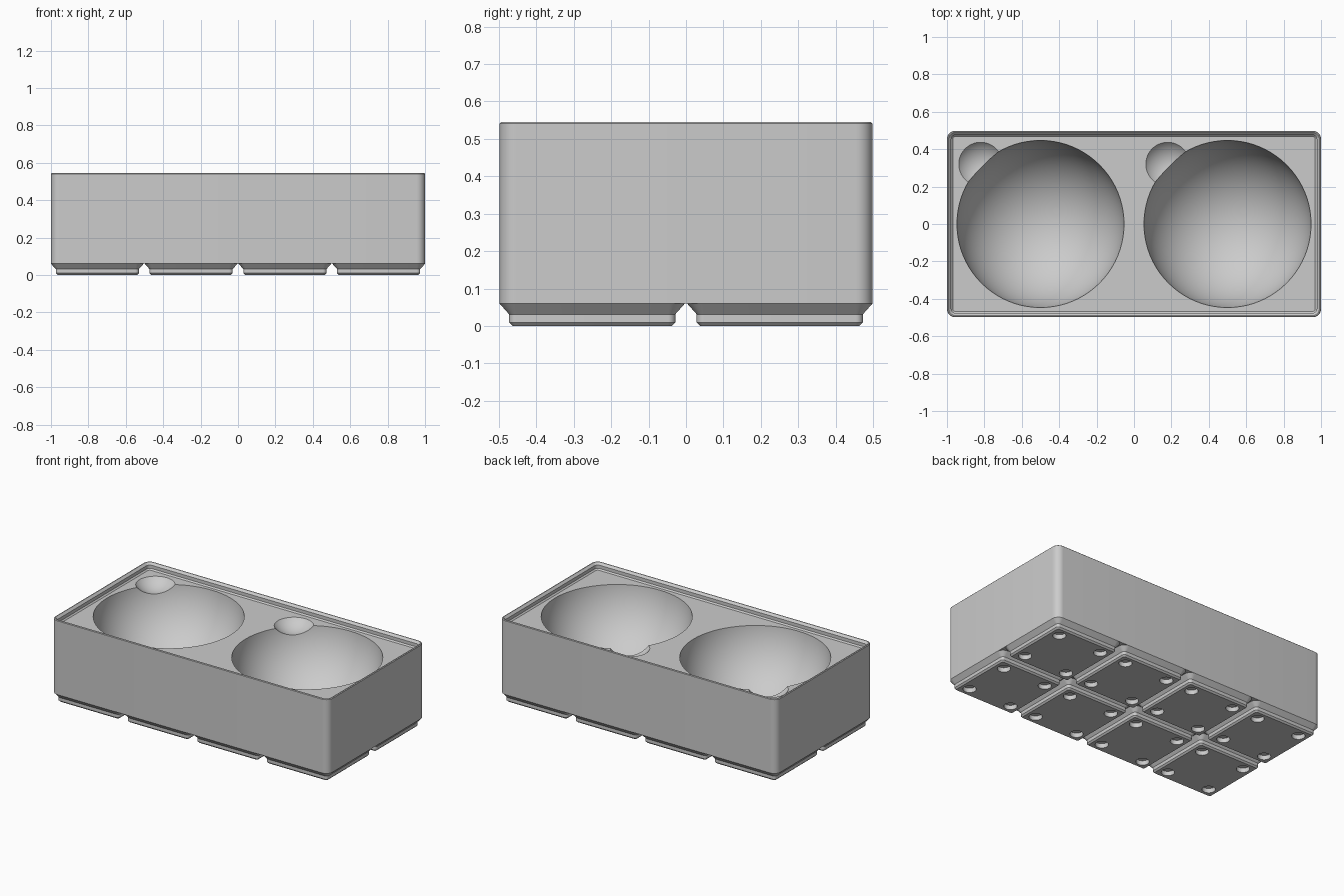
import bpy, bmesh, math

cube = bpy.data.objects.get("Cube")
if cube:
    bpy.data.objects.remove(cube, do_unlink=True)

WIDTH, DEPTH = 1.0, 0.4985        # half sizes
BASE_Z, FLOOR_Z, TOP_Z = 0.06, 0.5015, 0.545
PITCH = 0.5015

grey = bpy.data.materials.new("plain_grey")
grey.use_nodes = True
grey.diffuse_color = (0.6, 0.6, 0.6, 1)
grey.node_tree.nodes["Principled BSDF"].inputs["Base Color"].default_value = (0.6, 0.6, 0.6, 1)


def rounded_rect(hx, hy, r, segs=8):
    pts = []
    for q, (sx, sy) in enumerate([(1, 1), (-1, 1), (-1, -1), (1, -1)]):
        for i in range(segs + 1):
            a = math.pi / 2 * (q + i / segs)
            pts.append((sx * (hx - r) + r * math.cos(a), sy * (hy - r) + r * math.sin(a)))
    return pts


def finish(name, bm):
    mesh = bpy.data.meshes.new(name)
    bmesh.ops.recalc_face_normals(bm, faces=bm.faces)
    bm.to_mesh(mesh)
    bm.free()
    mesh.materials.append(grey)
    obj = bpy.data.objects.new(name, mesh)
    bpy.context.collection.objects.link(obj)
    return obj


def lofted(name, hx, hy, r, profile):
    """Stack rounded rectangles along a profile of (inset, height) and cap both ends."""
    bm = bmesh.new()
    rings = [[bm.verts.new((x, y, z)) for x, y in rounded_rect(hx - d, hy - d, max(r - d, 0.006))]
             for d, z in profile]
    for a, b in zip(rings, rings[1:]):
        for i in range(len(a)):
            j = (i + 1) % len(a)
            bm.faces.new((a[i], a[j], b[j], b[i]))
    bm.faces.new(rings[0])
    bm.faces.new(rings[-1])
    return finish(name, bm)


def cut(obj, cutter):
    mod = obj.modifiers.new("cut", "BOOLEAN")
    mod.operation, mod.solver, mod.object = "DIFFERENCE", "EXACT", cutter
    select(obj)
    bpy.ops.object.modifier_apply(modifier=mod.name)
    bpy.data.objects.remove(cutter, do_unlink=True)


def select(obj):
    bpy.ops.object.select_all(action="DESELECT")
    obj.select_set(True)
    bpy.context.view_layer.objects.active = obj


def ball(x, y, rim, depth):
    """Sphere that leaves a dish of the given rim radius and depth in the floor."""
    radius = (rim ** 2 + depth ** 2) / (2 * depth)
    bm = bmesh.new()
    bmesh.ops.create_uvsphere(bm, u_segments=80, v_segments=48, radius=radius)
    bmesh.ops.translate(bm, verts=bm.verts, vec=(x, y, FLOOR_Z - depth + radius))
    return finish("dish_cutter", bm)


# Tray body with stacking lip and raised floor
tray = lofted("tray_body", WIDTH, DEPTH, 0.045, [
    (0, BASE_Z), (0, TOP_Z - 0.004), (0.004, TOP_Z), (0.009, TOP_Z),
    (0.0227, 0.5313), (0.0227, 0.51), (0.031, FLOOR_Z)])

# Two round bowls, each with a shallow finger dish
for x in (-0.5, 0.5):
    cut(tray, ball(x, 0, 0.447, 0.405))
    cut(tray, ball(x - 0.32, 0.32, 0.117, 0.055))
select(tray)
bpy.ops.object.shade_smooth_by_angle(angle=math.radians(30))

# Stepped foot with four magnet holes
foot = lofted("foot", 0.2478, 0.2478, 0.045, [
    (0.0353, 0), (0.0257, 0.0096), (0.0257, 0.031), (0, BASE_Z)])
for sx in (-1, 1):
    for sy in (-1, 1):
        bm = bmesh.new()
        bmesh.ops.create_cone(bm, cap_ends=True, segments=32, radius1=0.039, radius2=0.039, depth=0.058)
        bmesh.ops.translate(bm, verts=bm.verts, vec=(sx * 0.155, sy * 0.155, 0))
        cut(foot, finish("hole_cutter", bm))
select(foot)
bpy.ops.object.shade_smooth_by_angle(angle=math.radians(30))

# Feet in a four by two grid
for i in range(4):
    for j in range(2):
        part = foot if i == j == 0 else foot.copy()
        if part is not foot:
            bpy.context.collection.objects.link(part)
        part.name = f"foot_{i + 1}_{j + 1}"
        part.location = ((i - 1.5) * PITCH, (j - 0.5) * PITCH, 0)
